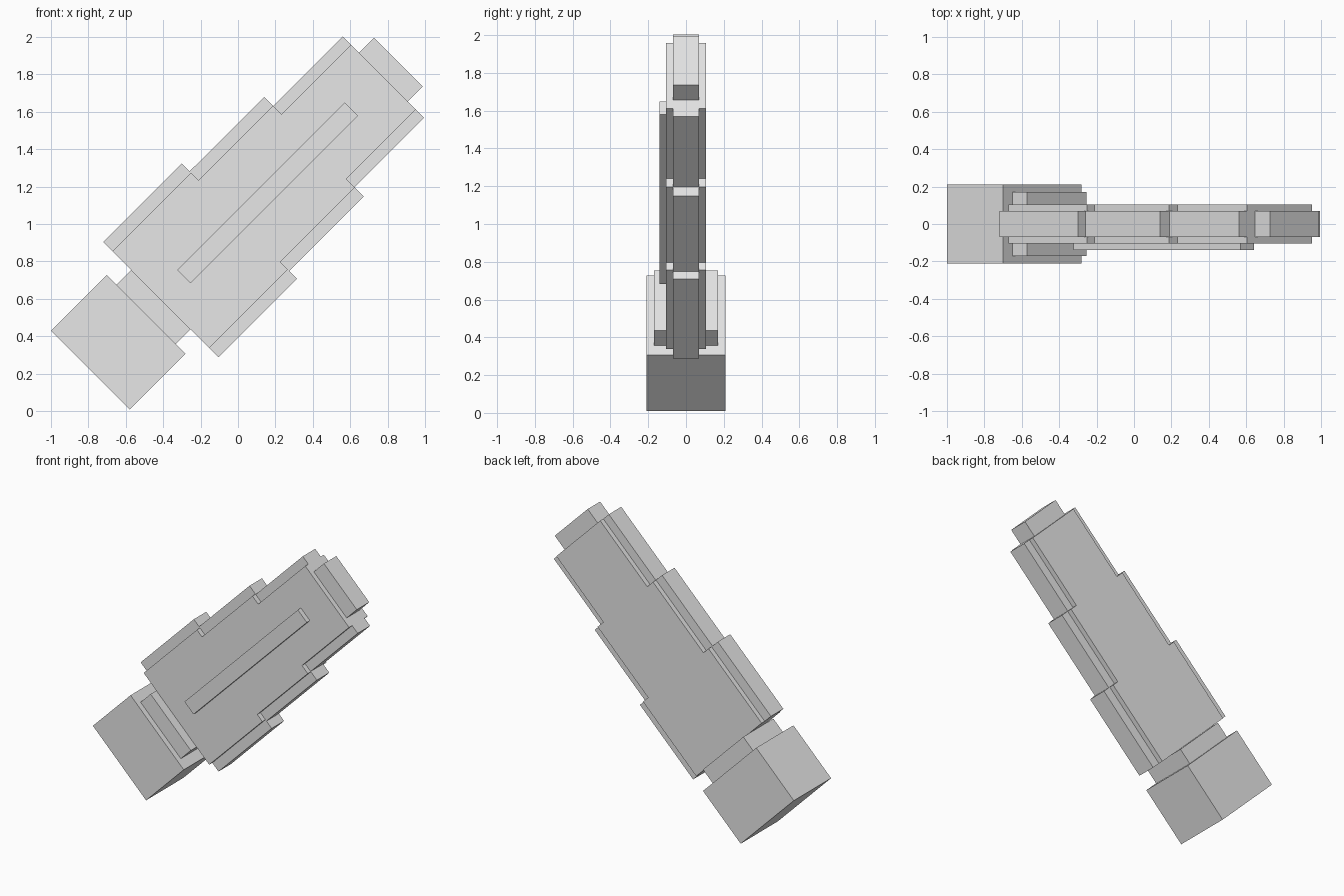
import bpy, bmesh
from mathutils import Vector

if "Cube" in bpy.data.objects:
    bpy.data.objects.remove(bpy.data.objects["Cube"])

# The whole model leans 45 degrees in the xz plane.
# a = x + z runs along the length, b = z - x runs across it.
MID = 1.008  # centre line across the width

grey = bpy.data.materials.new("light grey")
grey.diffuse_color = (0.8, 0.8, 0.8, 1)
grey.use_nodes = True
grey.node_tree.nodes["Principled BSDF"].inputs["Base Color"].default_value = grey.diffuse_color


def prism(name, profile, y0, y1):
    """Extrude an (a, b) outline from y0 to y1."""
    bm = bmesh.new()
    verts = [bm.verts.new(((a - b) / 2, y0, (a + b) / 2)) for a, b in profile]
    face = bm.faces.new(verts)
    ext = bmesh.ops.extrude_face_region(bm, geom=[face])
    moved = [g for g in ext["geom"] if isinstance(g, bmesh.types.BMVert)]
    bmesh.ops.translate(bm, verts=moved, vec=Vector((0, y1 - y0, 0)))
    bmesh.ops.recalc_face_normals(bm, faces=bm.faces)
    mesh = bpy.data.meshes.new(name)
    bm.to_mesh(mesh)
    bm.free()
    mesh.materials.append(grey)
    obj = bpy.data.objects.new(name, mesh)
    bpy.context.collection.objects.link(obj)
    return obj


def stepped(steps):
    """Mirrored outline from (a start, a end, half width) steps."""
    side = []
    for a0, a1, w in steps:
        side += [(a0, w), (a1, w)]
    return ([(a, MID + w) for a, w in side]
            + [(a, MID - w) for a, w in reversed(side)])


def block(name, a0, a1, half_width, half_depth):
    return prism(name, stepped([(a0, a1, half_width)]), -half_depth, half_depth)


# Grip end and collar
block("handle", -0.57, 0.025, 0.42, 0.21)
block("collar", 0.025, 0.183, 0.318, 0.17)

# Thick blade body, narrowing in three steps
cuts = [0.183, 1.023, 1.82, 2.563]
body = [(cuts[i], cuts[i + 1], w) for i, w in enumerate((0.517, 0.437, 0.346))]
prism("blade_body", stepped(body), -0.105, 0.105)

# Thin cutting edge standing out past the body on both sides
edge = [(cuts[i], cuts[i + 1], w) for i, w in enumerate((0.615, 0.532, 0.434))]
prism("blade_edge", stepped(edge), -0.07, 0.07)

# Tip block
block("tip", 2.563, 2.723, 0.26, 0.07)

# Raised bar on the front face only
prism("front_bar", stepped([(0.43, 2.22, 0.071)]), -0.14, -0.105)
